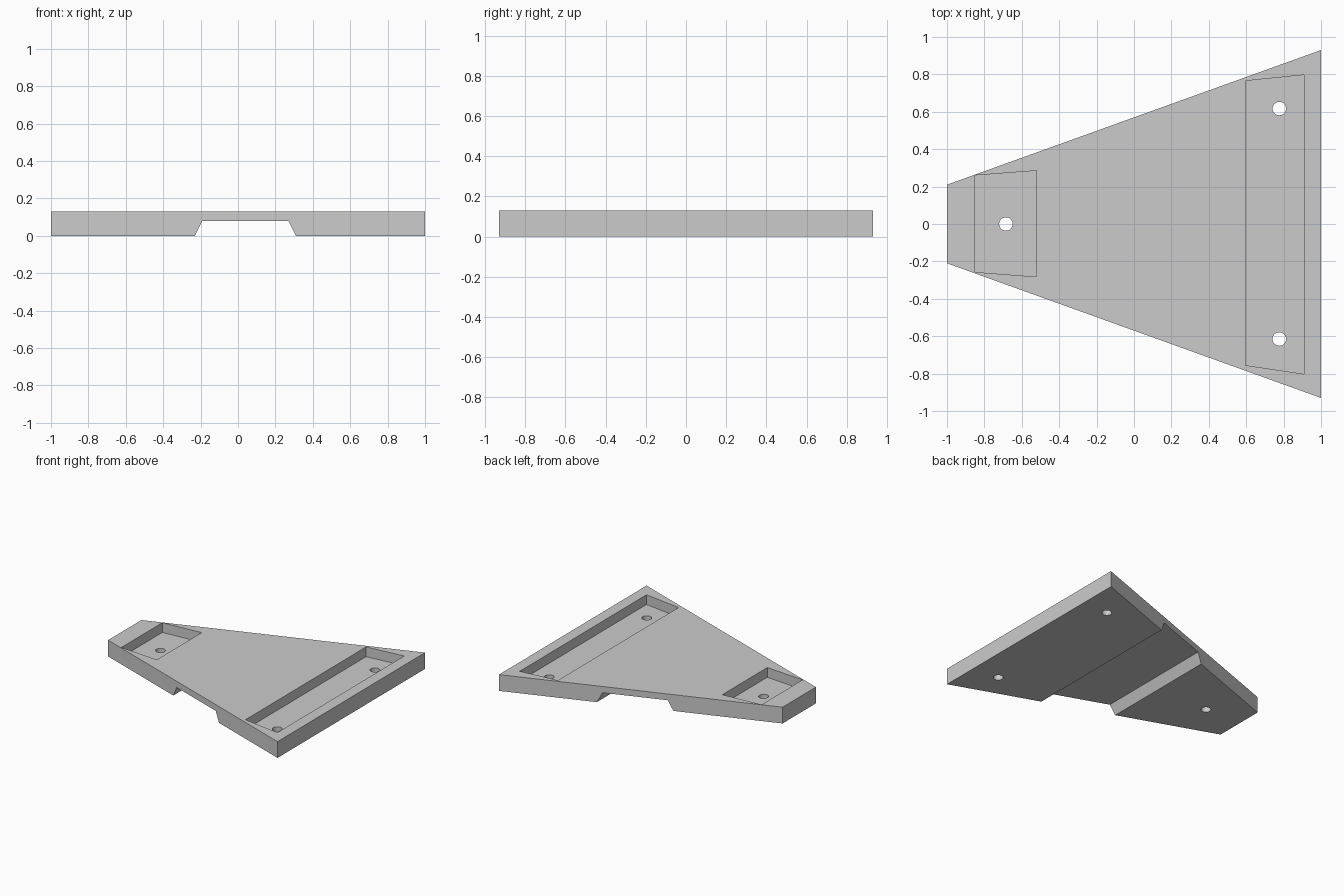
import bpy, bmesh

if "Cube" in bpy.data.objects:
    bpy.data.objects.remove(bpy.data.objects["Cube"])


def mesh_object(name, bm):
    bmesh.ops.recalc_face_normals(bm, faces=bm.faces)
    mesh = bpy.data.meshes.new(name)
    bm.to_mesh(mesh)
    bm.free()
    obj = bpy.data.objects.new(name, mesh)
    bpy.context.collection.objects.link(obj)
    return obj


def loft(name, loop_a, loop_b):
    """Closed solid between two matching loops of points."""
    bm = bmesh.new()
    a = [bm.verts.new(p) for p in loop_a]
    b = [bm.verts.new(p) for p in loop_b]
    bm.faces.new(a)
    bm.faces.new(b[::-1])
    for i in range(len(a)):
        j = (i + 1) % len(a)
        bm.faces.new((a[i], b[i], b[j], a[j]))
    return mesh_object(name, bm)


def cut(target, cutter):
    mod = target.modifiers.new("cut", 'BOOLEAN')
    mod.operation = 'DIFFERENCE'
    mod.solver = 'EXACT'
    mod.object = cutter
    bpy.context.view_layer.objects.active = target
    bpy.ops.object.modifier_apply(modifier=mod.name)
    bpy.data.objects.remove(cutter)


def half_width(x):
    return 0.57 + 0.36 * x


# Tapered plate: side profile with the bevelled channel underneath
profile = [(-1, 0), (-0.23, 0), (-0.19, 0.08), (0.27, 0.08), (0.31, 0),
           (1, 0), (1, 0.13), (-1, 0.13)]
plate = loft("tapered_plate",
             [(x, -half_width(x), z) for x, z in profile],
             [(x, half_width(x), z) for x, z in profile])

# Recessed pockets in the top
FLOOR = 0.052
narrow_pocket = [(-0.85, -0.257), (-0.52, -0.282), (-0.52, 0.285), (-0.85, 0.26)]
wide_pocket = [(0.595, -0.755), (0.91, -0.802), (0.91, 0.797), (0.595, 0.765)]
for outline in (narrow_pocket, wide_pocket):
    cut(plate, loft("pocket_cutter",
                    [(x, y, FLOOR) for x, y in outline],
                    [(x, y, 0.3) for x, y in outline]))

# Screw holes through the pocket floors
for x, y in ((-0.685, 0), (0.777, 0.617), (0.777, -0.615)):
    bpy.ops.mesh.primitive_cylinder_add(vertices=32, radius=0.036, depth=0.6,
                                        location=(x, y, 0))
    cut(plate, bpy.context.object)

# Smooth hole walls, crisp plate edges
bpy.ops.object.select_all(action='DESELECT')
plate.select_set(True)
bpy.context.view_layer.objects.active = plate
bpy.ops.object.shade_smooth_by_angle()
